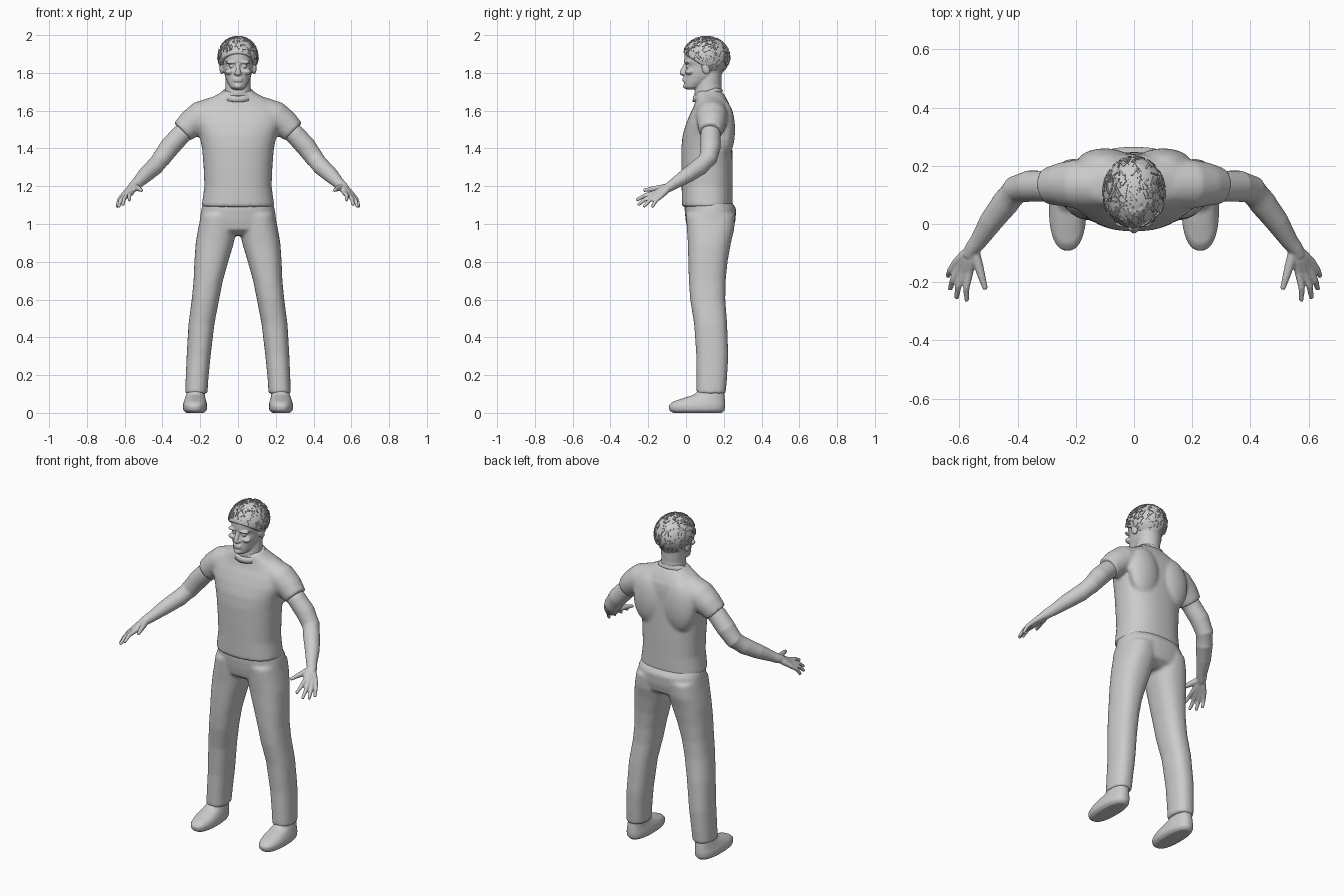
import bpy, bmesh, math, random
from mathutils import Vector, Matrix

random.seed(4)
cube = bpy.data.objects.get("Cube")
if cube:
    bpy.data.objects.remove(cube)

grey = bpy.data.materials.new("plain grey")
grey.use_nodes = True
colour = (0.6, 0.6, 0.6, 1)
grey.diffuse_color = colour
grey.node_tree.nodes["Principled BSDF"].inputs["Base Color"].default_value = colour


def bridge(bm, rings):
    """Skin a row of rings and cap both ends."""
    n = len(rings[0])
    for a, b in zip(rings, rings[1:]):
        for i in range(n):
            j = (i + 1) % n
            bm.faces.new((a[i], a[j], b[j], b[i]))
    bm.faces.new(rings[0][::-1])
    bm.faces.new(rings[-1])


def stack(bm, rows, side=1, power=0.85, n=40):
    """Level rings, each given as z, x min, x max, y front, y back."""
    rings = []
    for z, x0, x1, y0, y1 in rows:
        ring = []
        for i in range(n):
            a = math.tau * i / n
            c, s = math.cos(a), math.sin(a)
            c = math.copysign(abs(c) ** power, c)
            s = math.copysign(abs(s) ** power, s)
            x = (x0 + x1) / 2 + c * (x1 - x0) / 2
            y = (y0 + y1) / 2 + s * (y1 - y0) / 2
            ring.append(bm.verts.new((side * x, y, z)))
        rings.append(ring)
    bridge(bm, rings)


def centred(rows):
    return [(z, -w, w, y0, y1) for z, w, y0, y1 in rows]


def limb(bm, points, side=1, n=20):
    """Round tube through points given as x, y, z, radius."""
    path = [Vector(p[:3]) for p in points]
    rings = []
    for k, p in enumerate(path):
        t = (path[min(k + 1, len(path) - 1)] - path[max(k - 1, 0)]).normalized()
        u = t.cross(Vector((0, 1, 1))).normalized()
        v = t.cross(u)
        ring = []
        for i in range(n):
            a = math.tau * i / n
            q = p + (u * math.cos(a) + v * math.sin(a)) * points[k][3]
            ring.append(bm.verts.new((side * q.x, q.y, q.z)))
        rings.append(ring)
    bridge(bm, rings)


def ball(bm, centre, radii, tilt=0):
    m = (Matrix.Translation(centre) @ Matrix.Rotation(tilt, 4, 'X')
         @ Matrix.Diagonal((*radii, 1)))
    return bmesh.ops.create_uvsphere(bm, u_segments=28, v_segments=18, radius=1, matrix=m)


def finish(name, bm, voxel=None, rounds=4):
    """Make the object; a voxel size fuses its pieces into one smooth skin."""
    bmesh.ops.recalc_face_normals(bm, faces=bm.faces[:])
    mesh = bpy.data.meshes.new(name)
    bm.to_mesh(mesh)
    bm.free()
    mesh.materials.append(grey)
    mesh.shade_smooth()
    ob = bpy.data.objects.new(name, mesh)
    bpy.context.collection.objects.link(ob)
    if voxel:
        fuse = ob.modifiers.new("fuse", 'REMESH')
        fuse.mode = 'VOXEL'
        fuse.voxel_size = voxel
        fuse.use_smooth_shade = True
        soft = ob.modifiers.new("soften", 'SMOOTH')
        soft.factor = 0.5
        soft.iterations = rounds
    return ob


# Shirt: body, shoulder blades, short sleeves
bm = bmesh.new()
stack(bm, centred([
    (1.09, .193, -.022, .247), (1.2, .178, -.023, .247), (1.3, .182, -.025, .247),
    (1.4, .19, -.025, .245), (1.47, .205, -.018, .243), (1.53, .23, 0, .24),
    (1.58, .235, .02, .24), (1.62, .22, .04, .235), (1.655, .17, .05, .22),
    (1.69, .1, .05, .2), (1.705, .082, .06, .185)]))
for s in (1, -1):
    ball(bm, (s * .1, .205, 1.5), (.1, .055, .15))
    limb(bm, [(.12, .135, 1.59, .085), (.2, .137, 1.565, .085), (.25, .136, 1.53, .075),
              (.295, .13, 1.488, .064)], s)
finish("shirt", bm, .009, 8)

# Collar band, tilted forward
bm = bmesh.new()
rim = Matrix.Translation((0, .112, 1.688)) @ Matrix.Rotation(.35, 4, 'X')
rings = []
for radius, height in ((.072, .014), (.08, .016), (.094, -.012), (.08, -.02)):
    rings.append([bm.verts.new(rim @ Vector((radius * math.cos(a), radius * .92 * math.sin(a), height)))
                  for a in (math.tau * i / 40 for i in range(40))])
bridge(bm, rings)
finish("collar", bm)

# Trousers: hips and two straight legs
bm = bmesh.new()
stack(bm, centred([
    (1.12, .183, -.005, .24), (1.08, .194, -.008, .266), (1.02, .203, -.002, .262),
    (.97, .2, .008, .25), (.94, .1, .05, .2)]))
for s in (1, -1):
    stack(bm, [
        (1.05, .01, .195, 0, .26), (.97, .008, .212, .005, .255), (.9, .022, .224, .01, .238),
        (.8, .052, .231, .012, .22), (.7, .08, .235, .015, .21), (.6, .1, .245, .022, .208),
        (.47, .125, .262, .043, .218), (.3, .145, .272, .055, .224), (.18, .157, .277, .055, .217),
        (.1, .162, .28, .055, .21)], s)
finish("trousers", bm, .009, 8)

# Shoes
for s, label in ((1, "left"), (-1, "right")):
    bm = bmesh.new()
    stack(bm, [
        (0, .18, .275, -.07, .19), (.015, .165, .291, -.09, .205), (.04, .163, .293, -.093, .208),
        (.06, .167, .287, -.07, .207), (.08, .173, .28, -.01, .205), (.095, .176, .275, .04, .203),
        (.13, .18, .265, .075, .2)], s)
    finish(label + "_shoe", bm, .007, 3)

# Arms with palm, fingers and thumb
fingers = [((.565, -.165, 1.165), (.575, -.265, 1.125)), ((.585, -.165, 1.155), (.61, -.255, 1.1)),
           ((.6, -.15, 1.15), (.632, -.225, 1.09)), ((.61, -.13, 1.15), (.64, -.18, 1.088))]
for s, label in ((1, "left"), (-1, "right")):
    bm = bmesh.new()
    limb(bm, [(.22, .135, 1.53, .045), (.3, .13, 1.475, .053), (.36, .13, 1.41, .054),
              (.405, .118, 1.348, .049), (.44, .075, 1.305, .047), (.49, .01, 1.26, .041),
              (.535, -.06, 1.215, .03), (.555, -.085, 1.198, .027), (.57, -.11, 1.185, .022)], s)
    for base, tip in fingers:
        a, b = Vector(base), Vector(tip)
        wrist = Vector((.555, -.085, 1.2))
        mid = a.lerp(b, .5) + Vector((.006, -.004, .006))
        limb(bm, [(*wrist, .018), (*wrist.lerp(a, .5), .019), (*a, .014), (*mid, .0115),
                  (*b, .0085)], s, 12)
    limb(bm, [(.55, -.085, 1.2, .018), (.535, -.14, 1.19, .017), (.522, -.185, 1.185, .013),
              (.51, -.225, 1.178, .009)], s, 12)
    finish(label + "_arm", bm, .0045, 5)

# Head: skull, neck and facial features
bm = bmesh.new()
stack(bm, centred([
    (1.712, .025, .005, .05), (1.725, .042, -.008, .08), (1.75, .056, -.01, .13),
    (1.78, .068, -.008, .18), (1.81, .075, -.005, .2), (1.835, .079, .002, .21),
    (1.86, .083, -.01, .22), (1.9, .088, -.008, .225), (1.95, .08, .01, .21),
    (1.98, .05, .04, .17)]), power=.95)
stack(bm, centred([
    (1.6, .09, .06, .2), (1.69, .07, .045, .19), (1.74, .066, .05, .187),
    (1.82, .066, .08, .19)]), power=1)
limb(bm, [(0, .005, 1.855, .009), (0, -.006, 1.835, .01), (0, -.018, 1.81, .013),
          (0, -.02, 1.8, .015), (0, -.005, 1.79, .012)])
ball(bm, (0, .004, 1.73), (.024, .02, .016))
for z, thick in ((1.769, .006), (1.759, .007)):
    ball(bm, (0, -.008, z), (.026, .011, thick))
for s in (1, -1):
    ball(bm, (s * .035, .004, 1.856), (.032, .016, .009))
    ball(bm, (s * .034, .008, 1.835), (.014, .01, .008))
    ball(bm, (s * .045, .018, 1.806), (.026, .024, .016))
    ball(bm, (s * .013, -.012, 1.797), (.009, .012, .008))
    ball(bm, (s * .086, .105, 1.825), (.012, .022, .034), .25)
finish("head", bm, .004, 4)

# Hair cap, trimmed along a sloping hairline
bm = bmesh.new()
centre, size = Vector((0, .107, 1.885)), Vector((.106, .124, .108))
ball(bm, centre, size)
slope = Vector((0, .55, .84))
line = Vector((0, -.015, 1.905))
cut = bmesh.ops.bisect_plane(bm, geom=bm.verts[:] + bm.edges[:] + bm.faces[:], plane_co=line,
                             plane_no=slope, clear_inner=True)
rim_edges = [e for e in cut["geom_cut"] if isinstance(e, bmesh.types.BMEdge)]
bmesh.ops.edgeloop_fill(bm, edges=rim_edges)
finish("hair", bm, .005, 3)

# Short locks lying on the hair
bm = bmesh.new()
for k in range(330):
    d = Vector((random.gauss(0, 1), random.gauss(0, 1), random.gauss(.2, 1))).normalized()
    p = centre + Vector(a * b for a, b in zip(d, size))
    if (p - line).dot(slope) < .008:
        continue
    normal = Vector(a / b for a, b in zip(d, size)).normalized()
    along = normal.cross(Vector((random.uniform(-1, 1), random.uniform(-.4, .4), .2))).normalized()
    across = normal.cross(along)
    turn = Matrix((along, across, normal)).transposed().to_4x4()
    shape = Matrix.Diagonal((random.uniform(.015, .04), .005, .007, 1))
    bmesh.ops.create_cube(bm, size=1, matrix=Matrix.Translation(p) @ turn @ shape)
locks = finish("hair_locks", bm)
locks.data.shade_flat()
